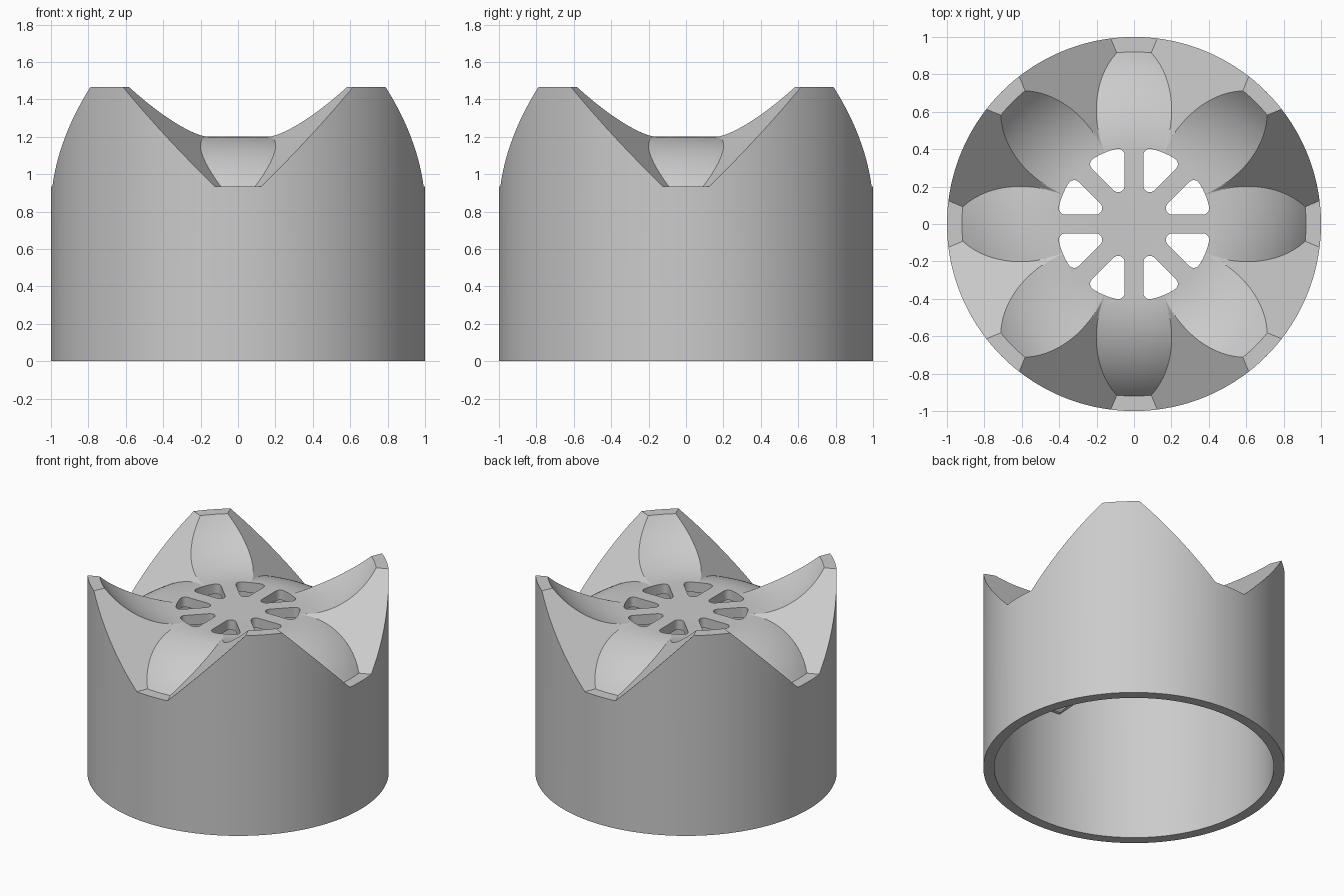
import bpy, bmesh, math
from math import sin, cos, asin, sqrt, pi, radians

if "Cube" in bpy.data.objects:
    bpy.data.objects.remove(bpy.data.objects["Cube"])

ZC, H = 1.2, 0.265            # mid height of the crown, tooth height above and below it
R0, RC, RI = 0.40, 0.92, 0.927  # flat disc, start of the end caps, bore radius
T = 0.073                     # shell thickness
RAD = ((RC - R0) ** 2 + H ** 2) / (2 * H)   # radius of the petal arcs
EIGHTH = pi / 4

grey = bpy.data.materials.new("grey")
grey.diffuse_color = (0.6, 0.6, 0.6, 1)
grey.use_nodes = True
grey.node_tree.nodes["Principled BSDF"].inputs["Base Color"].default_value = grey.diffuse_color


def limits(r, t):
    """Valley and peak heights at radius r, on the skin offset down by t."""
    x = max(0.0, r - R0)
    arc_v = sqrt(max(0.0, (RAD - t) ** 2 - x * x)) - RAD
    arc_p = RAD - sqrt(max(0.0, (RAD + t) ** 2 - x * x))
    return max(arc_v, -H - t), min(arc_p, H - t)


def crown_ring(r, t, n_petal=8, n_flank=12):
    """Ring of points that follows the petal edges and the tooth flanks."""
    lo, hi = limits(r, t)
    off = -t * sqrt(2)
    edge_v, edge_p = [asin(max(-0.3, min(0.3, (h - off) / r))) for h in (lo, hi)]
    if edge_p - edge_v < 0.06:          # keep a narrow flank where the petals meet
        mid = (edge_p + edge_v) / 2
        edge_v, edge_p = mid - 0.03, mid + 0.03
    pts = []
    for k in range(4):
        # phi is measured from the middle of a flank, towards the peak
        half = ([(-EIGHTH / 2) + (edge_v + EIGHTH / 2) * i / n_petal for i in range(n_petal)]
                + [edge_v + (edge_p - edge_v) * i / n_flank for i in range(n_flank)]
                + [edge_p + (EIGHTH / 2 - edge_p) * i / n_petal for i in range(n_petal)])
        up = [(EIGHTH / 2 + p, p) for p in half]
        down = [(2 * EIGHTH - a, p) for a, p in reversed(up[1:])]
        for a, p in up + [(EIGHTH, EIGHTH / 2)] + down:
            z = ZC + min(max(off + r * sin(p), lo), hi)
            ang = a + k * pi / 2
            pts.append((r * cos(ang), r * sin(ang), z))
    return pts


def to_object(bm, name):
    """Turn the closed bmesh outward and link it as an object."""
    bmesh.ops.recalc_face_normals(bm, faces=bm.faces)
    if bm.calc_volume(signed=True) < 0:
        bmesh.ops.reverse_faces(bm, faces=bm.faces)
    mesh = bpy.data.meshes.new(name)
    bm.to_mesh(mesh)
    bm.free()
    mesh.materials.append(grey)
    obj = bpy.data.objects.new(name, mesh)
    bpy.context.collection.objects.link(obj)
    return obj


# Crown body: top skin, outer wall, foot rim, bore and underside in one closed loft
steps = 18
top_r = [0.06] + [R0 + (RC - R0) * i / steps for i in range(steps + 1)] + [1.0]
under_r = [0.06] + [R0 + (RI - R0) * i / steps for i in range(steps + 1)]
top = [crown_ring(r, 0) for r in top_r]
under = [crown_ring(r, T) for r in reversed(under_r)]
foot_out = [(x, y, 0) for x, y, z in top[-1]]
foot_in = [(x, y, 0) for x, y, z in under[0]]

bm = bmesh.new()
rings = [[bm.verts.new(p) for p in ring] for ring in top + [foot_out, foot_in] + under]
n = len(rings[0])
for a, b in zip(rings, rings[1:]):
    for i in range(n):
        j = (i + 1) % n
        bm.faces.new((a[i], b[i], b[j], a[j]))
bm.faces.new(rings[0])
bm.faces.new(list(reversed(rings[-1])))
body = to_object(bm, "crown_body")


def arc(cx, cy, r, a0, a1, count):
    return [(cx + r * cos(a0 + (a1 - a0) * i / count),
             cy + r * sin(a0 + (a1 - a0) * i / count)) for i in range(count + 1)]


# Rounded wedge holes between eight spokes
SPOKE, FIL, RO = 0.05, 0.035, 0.412
beta = EIGHTH / 2 - asin((SPOKE + FIL) / (RO - FIL))
side = radians(112.5)
cx, cy = (RO - FIL) * cos(beta), (RO - FIL) * sin(beta)
wedge = (arc(cx, -cy, FIL, -side, -beta, 6)
         + arc(0, 0, RO, -beta, beta, 8)[1:-1]
         + arc(cx, cy, FIL, beta, side, 6)
         + arc((SPOKE + FIL) / sin(EIGHTH / 2), 0, FIL, side, 2 * pi - side, 8))

bm = bmesh.new()
for k in range(8):
    a = EIGHTH * (k + 0.5)
    low, high = [[bm.verts.new((x * cos(a) - y * sin(a), x * sin(a) + y * cos(a), z))
                  for x, y in wedge] for z in (0.9, 1.5)]
    bm.faces.new(list(reversed(low)))
    bm.faces.new(high)
    for i in range(len(wedge)):
        j = (i + 1) % len(wedge)
        bm.faces.new((low[i], low[j], high[j], high[i]))
cutter = to_object(bm, "hole_cutter")
cutter.hide_render = True

bpy.context.view_layer.objects.active = body
body.select_set(True)
cut = body.modifiers.new("holes", 'BOOLEAN')
cut.operation, cut.solver, cut.object = 'DIFFERENCE', 'EXACT', cutter
bpy.ops.object.modifier_apply(modifier=cut.name)
bpy.data.objects.remove(cutter)
bpy.ops.object.shade_smooth_by_angle(angle=radians(25))
